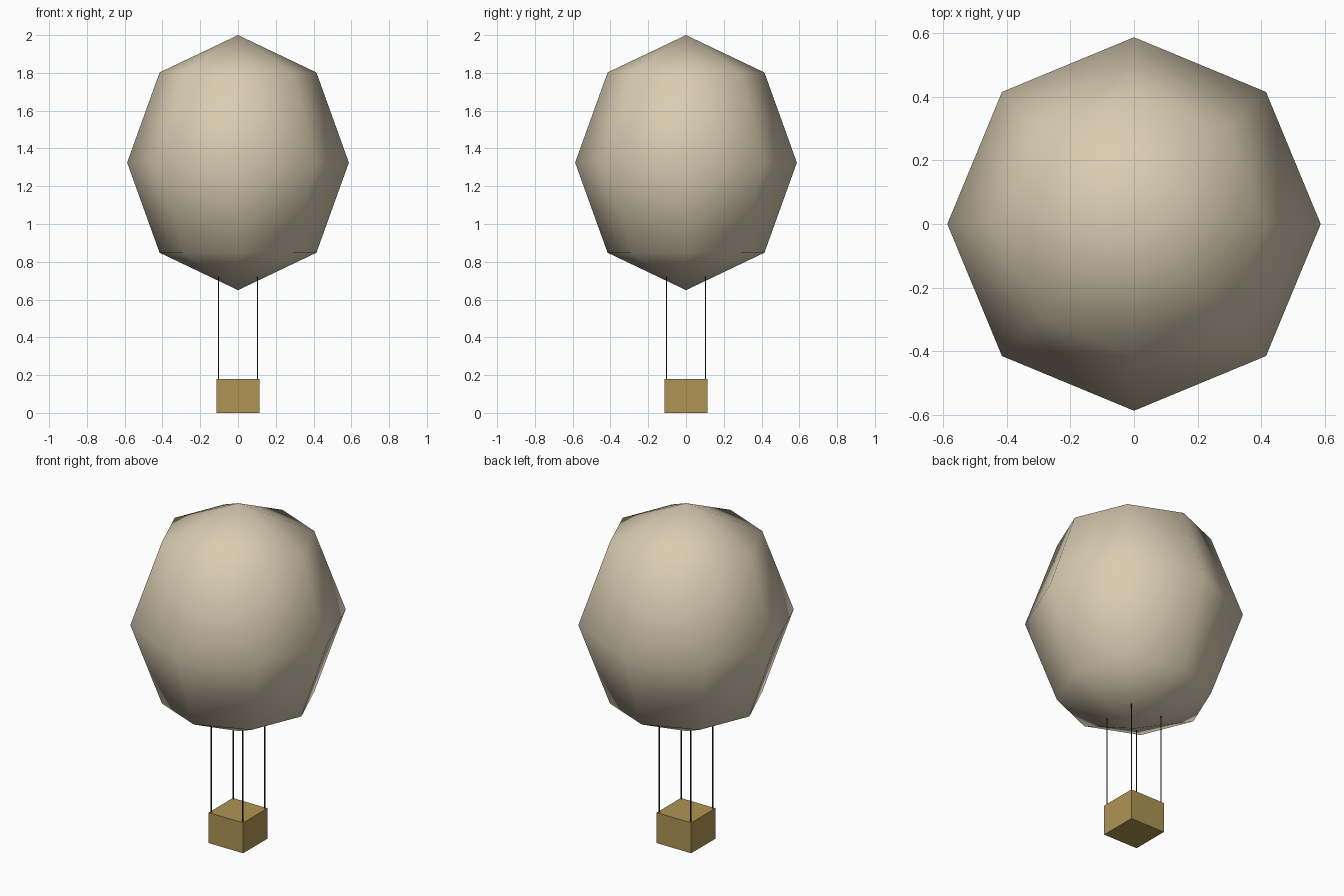
import bpy
import bmesh
from mathutils import Matrix, Vector

if "Cube" in bpy.data.objects:
    bpy.data.objects.remove(bpy.data.objects["Cube"], do_unlink=True)


def make_material(name, rgb):
    mat = bpy.data.materials.new(name)
    mat.use_nodes = True
    color = (*rgb, 1.0)
    mat.diffuse_color = color
    mat.node_tree.nodes["Principled BSDF"].inputs["Base Color"].default_value = color
    return mat


def make_object(name, bm, mat, smooth=False):
    mesh = bpy.data.meshes.new(name)
    for face in bm.faces:
        face.smooth = smooth
    bm.to_mesh(mesh)
    bm.free()
    mesh.materials.append(mat)
    obj = bpy.data.objects.new(name, mesh)
    bpy.context.collection.objects.link(obj)
    return obj


def placed(location, size):
    return Matrix.Translation(location) @ Matrix.Diagonal((*size, 1.0))


cream = make_material("cream cloth", (0.69, 0.60, 0.44))
wicker = make_material("wicker tan", (0.43, 0.30, 0.093))
dark = make_material("dark rope", (0.03, 0.022, 0.015))

# Envelope: a tall, coarse, smooth-shaded sphere
bm = bmesh.new()
bmesh.ops.create_uvsphere(bm, u_segments=8, v_segments=4, radius=1.0,
                          matrix=placed((0, 0, 1.325), (0.587, 0.587, 0.675)))
make_object("envelope", bm, cream, smooth=True)

# Basket: a plain box
bm = bmesh.new()
bmesh.ops.create_cube(bm, size=1.0, matrix=placed((0, 0, 0.09), (0.227, 0.227, 0.18)))
make_object("basket", bm, wicker)

# Ropes: one at each basket corner, reaching the envelope
BOTTOM, TOP, OFFSET, THICKNESS = 0.17, 0.72, 0.103, 0.006
for side, sx in (("left", 1), ("right", -1)):
    for end, sy in (("front", -1), ("back", 1)):
        bm = bmesh.new()
        center = Vector((sx * OFFSET, sy * OFFSET, (BOTTOM + TOP) / 2))
        bmesh.ops.create_cone(bm, cap_ends=True, segments=6, radius1=THICKNESS / 2,
                              radius2=THICKNESS / 2, depth=TOP - BOTTOM,
                              matrix=Matrix.Translation(center))
        make_object(f"{end}_{side}_rope", bm, dark)
